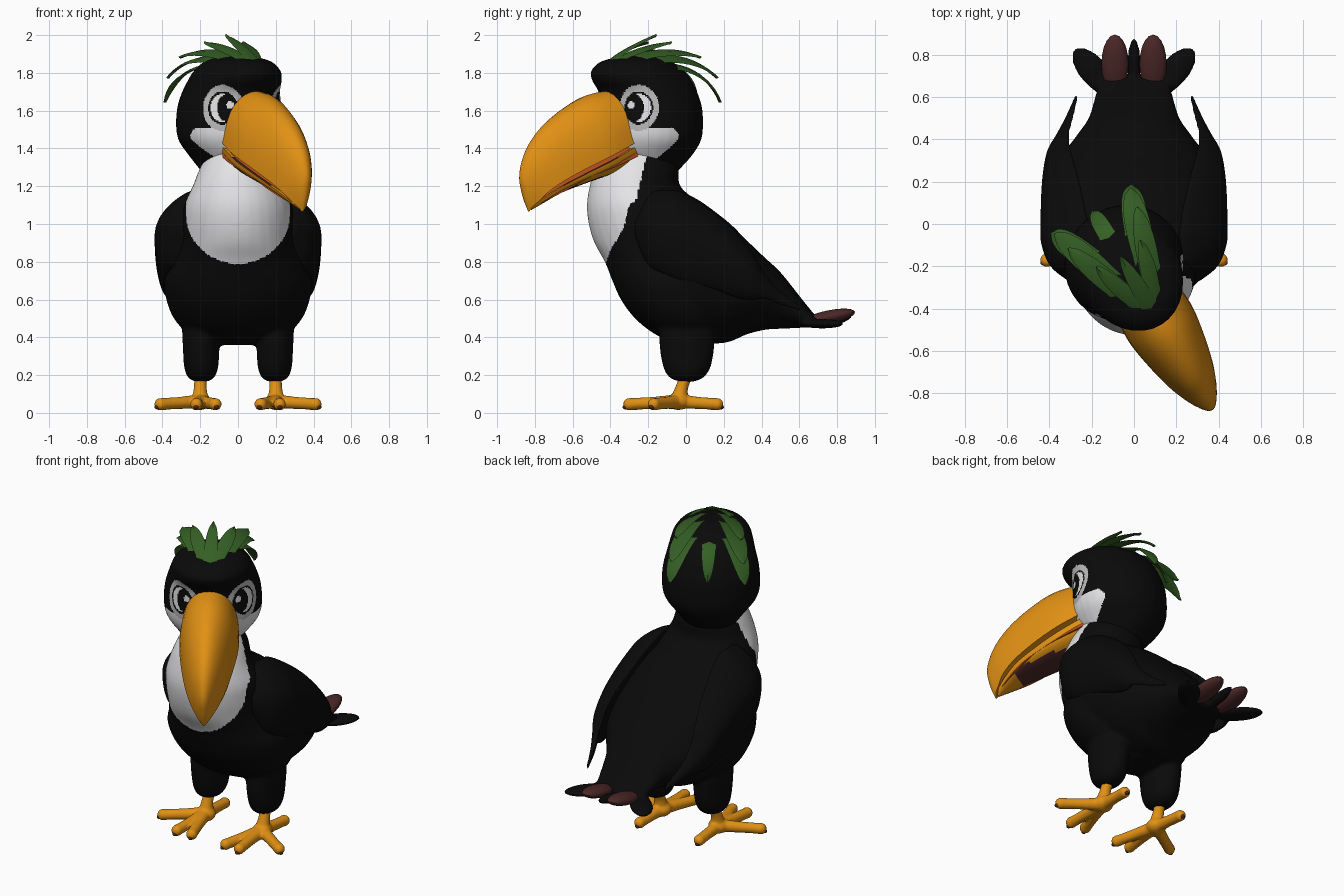
import bpy, bmesh, math
from mathutils import Vector, Matrix

cube = bpy.data.objects.get("Cube")
if cube:
    bpy.data.objects.remove(cube, do_unlink=True)


def material(name, rgb):
    m = bpy.data.materials.new(name)
    m.use_nodes = True
    m.diffuse_color = (*rgb, 1)
    m.node_tree.nodes["Principled BSDF"].inputs["Base Color"].default_value = (*rgb, 1)
    return m


BLACK = material("black feathers", (.003, .003, .003))
WHITE = material("white feathers", (.78, .78, .8))
GREY = material("grey eye ring", (.5, .5, .5))
ORANGE = material("orange beak", (.75, .28, .007))
MOUTH = material("red mouth", (.42, .07, .01))
GREEN = material("green crest", (.035, .115, .018))
MAROON = material("maroon feathers", (.07, .02, .02))


def spline(rows, steps=5):
    """Smoothly fill in rows between the given ones."""
    rows = [Vector(r) for r in rows]
    out = []
    for i in range(len(rows) - 1):
        p0, p1, p2 = rows[max(i - 1, 0)], rows[i], rows[i + 1]
        p3 = rows[min(i + 2, len(rows) - 1)]
        for k in range(steps):
            t = k / steps
            m1, m2 = (p2 - p0) / 2, (p3 - p1) / 2
            d = p2 - p1
            out.append(p1 + m1 * t + (3 * d - 2 * m1 - m2) * t * t + (m1 + m2 - 2 * d) * t ** 3)
    return out + [rows[-1]]


def skin(bm, rings):
    """Join rings of points with quads and cap both ends."""
    loops = [[bm.verts.new(p) for p in ring] for ring in rings]
    for a, b in zip(loops, loops[1:]):
        for i in range(len(a)):
            j = (i + 1) % len(a)
            bm.faces.new((a[i], a[j], b[j], b[i]))
    bm.faces.new(loops[0])
    bm.faces.new(loops[-1])


def loft(bm, rows, ring):
    skin(bm, [ring(r) for r in spline(rows)])


ANGLES = [math.tau * i / 32 for i in range(32)]


def flat_ring(x0=0):
    # row: z, front y, back y, half width
    return lambda r: [(x0 + r[3] * math.cos(a), (r[1] + r[2]) / 2 + (r[2] - r[1]) / 2 * math.sin(a), r[0])
                      for a in ANGLES]


def upright_ring(s=1, lean=0):
    # row: y, centre z, half height, centre x, half width; the top leans inward
    return lambda r: [(s * (r[3] - lean * r[2] * max(0, math.sin(a)) ** 2) + r[4] * math.cos(a),
                       r[0], r[1] + r[2] * math.sin(a)) for a in ANGLES]


def arch_ring(r):
    # row: crown forward, crown z, base forward, base z, half width
    pts = []
    for i in range(17):
        a = math.pi * i / 16
        k = math.sin(a) ** .9
        pts.append((r[4] * math.cos(a), -(r[2] + (r[0] - r[2]) * k), r[3] + (r[1] - r[3]) * k))
    return pts


def finish(name, bm, mats, voxel=0, rule=None, angle=40):
    bmesh.ops.recalc_face_normals(bm, faces=bm.faces[:])
    me = bpy.data.meshes.new(name)
    bm.to_mesh(me)
    bm.free()
    ob = bpy.data.objects.new(name, me)
    bpy.context.collection.objects.link(ob)
    if voxel:
        mod = ob.modifiers.new("blend", 'REMESH')
        mod.mode, mod.voxel_size = 'VOXEL', voxel
        mod = ob.modifiers.new("soften", 'SMOOTH')
        mod.factor, mod.iterations = .5, 8
        deps = bpy.context.evaluated_depsgraph_get()
        me = bpy.data.meshes.new_from_object(ob.evaluated_get(deps))
        ob.modifiers.clear()
        ob.data = me
    me.materials.clear()
    for m in mats:
        me.materials.append(m)
    if rule:
        for p in me.polygons:
            p.material_index = rule(p.center)
    bpy.ops.object.select_all(action='DESELECT')
    bpy.context.view_layer.objects.active = ob
    ob.select_set(True)
    bpy.ops.object.shade_smooth_by_angle(angle=math.radians(angle))
    return ob


def ellipsoid(bm, centre, size, tilt=0, turn=0):
    m = (Matrix.Translation(centre) @ Matrix.Rotation(turn, 4, 'Z') @ Matrix.Rotation(tilt, 4, 'X')
         @ Matrix.Diagonal((*size, 1)))
    bmesh.ops.create_uvsphere(bm, u_segments=20, v_segments=12, radius=1, matrix=m)


def tube(bm, path):
    # path rows: x, y, z, radius
    rows = spline(path, 4)
    rings = []
    for i, r in enumerate(rows):
        q = (rows[min(i + 1, len(rows) - 1)] - rows[max(i - 1, 0)]).to_3d().to_track_quat('Z', 'Y')
        rings.append([r.to_3d() + q @ Vector((r[3] * math.cos(a), r[3] * math.sin(a), 0)) for a in ANGLES[::3]])
    skin(bm, rings)


# Body: chest and neck, back, outer tail feathers, thighs
bm = bmesh.new()
loft(bm, [(.36, -.05, .12, .1), (.42, -.17, .2, .26), (.5, -.27, .25, .34), (.6, -.345, .25, .38),
          (.7, -.39, .25, .39), (.8, -.43, .22, .345), (.9, -.485, .2, .31), (1, -.515, .15, .3),
          (1.1, -.525, .08, .285), (1.2, -.51, -.03, .24), (1.3, -.48, -.04, .2), (1.42, -.4, -.1, .14)],
     flat_ring())
loft(bm, [(-.28, .84, .2, 0, .22), (-.2, .83, .33, 0, .34), (0, .77, .39, 0, .4), (.2, .7, .33, 0, .38),
          (.32, .665, .25, 0, .34), (.42, .63, .19, 0, .27), (.5, .595, .15, 0, .215), (.6, .535, .085, 0, .185),
          (.66, .5, .045, 0, .17), (.69, .485, .025, 0, .15)], upright_ring())
ellipsoid(bm, (0, .76, .487), (.032, .125, .03), .2)
for s in (1, -1):
    ellipsoid(bm, (s * .19, .72, .472), (.07, .145, .025), 0, s * -.7)
    loft(bm, [(.165, -.03, .04, .03), (.185, -.085, .09, .068), (.24, -.12, .13, .09), (.35, -.14, .15, .097),
              (.45, -.14, .15, .1), (.55, -.12, .12, .08)], flat_ring(s * .195))


def bib(c):
    if c.z < 1.05:
        return int(c.y < -.2 and (c.x / .275) ** 2 + ((c.z - 1.05) / .26) ** 2 < 1)
    return int(c.y < -.285 + (c.z - 1.05) * .25 and abs(c.x) < .275)


finish("body", bm, [BLACK, WHITE], .012, bib)

# Wings folded against the back, with overlapping trailing feathers
for s, side in ((1, "left"), (-1, "right")):
    bm = bmesh.new()
    loft(bm, [(-.27, .98, .05, .28, .03), (-.2, .97, .19, .325, .07), (-.1, .95, .23, .355, .082),
              (0, .92, .24, .36, .082), (.2, .83, .19, .37, .065), (.34, .74, .13, .37, .042),
              (.42, .67, .07, .345, .024), (.5, .61, .04, .31, .016), (.61, .55, .014, .27, .008)],
         upright_ring(s, .55))
    ellipsoid(bm, (s * .375, .2, .7), (.03, .22, .06), -.45, s * .15)
    ellipsoid(bm, (s * .385, .05, .77), (.03, .2, .06), -.4, s * .05)
    finish(side + "_wing", bm, [BLACK], .009)

# Raised middle tail feathers
for s, side in ((1, "left"), (-1, "right")):
    bm = bmesh.new()
    ellipsoid(bm, (s * .09, .757, .507), (.064, .14, .036), .2)
    finish(side + "_tail_feather", bm, [MAROON])

# Shanks, toes and claws
for s, side in ((1, "left"), (-1, "right")):
    bm, claws = bmesh.new(), bmesh.new()
    ankle = Vector((s * .2, -.04, .06))
    tube(bm, [(s * .195, .01, .22, .036), (s * .2, -.02, .14, .034), (*ankle, .048)])
    ellipsoid(bm, ankle, (.06, .06, .045))
    for x, y in ((.12, -.295), (.22, -.3), (.41, -.17), (.21, .165)):
        tip = Vector((s * x, y, .046))
        mid = ankle.lerp(tip, .55)
        tube(bm, [(*ankle, .04), (*mid, .033), (*tip, .033)])
        ellipsoid(bm, tip, (.034, .034, .034))
        out = (tip - ankle).normalized()
        ellipsoid(claws, tip + out * .022 - Vector((0, 0, .014)), (.014, .014, .012))
    finish(side + "_foot", bm, [ORANGE], .008)
    finish(side + "_claws", claws, [MAROON])

# Head, built facing forward and then turned
bm = bmesh.new()
loft(bm, [(1.28, -.1, .16, .15), (1.36, -.2, .24, .21), (1.44, -.24, .285, .268), (1.52, -.25, .295, .285),
          (1.62, -.25, .29, .278), (1.7, -.26, .265, .258), (1.76, -.305, .235, .24), (1.81, -.315, .195, .22),
          (1.86, -.26, .125, .17), (1.89, -.14, .03, .08)], flat_ring())


def face_paint(c):
    ahead, side = -c.y, abs(c.x)
    u, v = (ahead - side) / math.sqrt(2) + math.copysign(.016, c.x), c.z - 1.615
    ring = math.hypot(u / .108, v / .122)
    if ahead > 0 and ring < 1:
        if ring > .72:
            return 2
        if math.hypot(u - .04, v - .015) < .02:
            return 1
        pupil = math.hypot((u - .03) / .06, v / .075)
        return int(ring < .62 and pupil > 1 and u < .01)
    edge = math.copysign(.03, -c.x) + max(0, 1.45 - c.z) * .8 + max(0, c.z - 1.47)
    return int(1.26 < c.z < 1.51 and ahead > edge)


head_parts = [finish("head", bm, [BLACK, WHITE, GREY], .008, face_paint)]


def lower_paint(c):
    # dark patch along the underside
    return int(abs(c.x) < .1 and .28 < -c.y < .58)


# Beak halves with the mouth between them
for name, mats, rule, rows in (
    ("upper_beak", [ORANGE], None,
     [(.2, 1.71, .15, 1.44, .16), (.36, 1.685, .3, 1.37, .172), (.5, 1.62, .45, 1.3, .152),
      (.64, 1.52, .58, 1.23, .12), (.74, 1.4, .66, 1.17, .085), (.785, 1.27, .7, 1.12, .05),
      (.77, 1.16, .725, 1.09, .025), (.735, 1.065, .73, 1.065, .004)]),
    ("mouth_inside", [MOUTH], None,
     [(.15, 1.47, .12, 1.37, .148), (.3, 1.4, .27, 1.31, .155), (.45, 1.33, .43, 1.25, .135),
      (.58, 1.25, .56, 1.18, .105), (.69, 1.14, .68, 1.11, .045)]),
    ("lower_beak", [ORANGE, MAROON], lower_paint,
     [(.13, 1.31, .15, 1.415, .152), (.27, 1.255, .3, 1.34, .162), (.43, 1.205, .45, 1.27, .142),
      (.56, 1.16, .58, 1.203, .11), (.67, 1.1, .69, 1.123, .05), (.715, 1.075, .72, 1.08, .01)])):
    bm = bmesh.new()
    loft(bm, rows, arch_ring)
    head_parts.append(finish(name, bm, mats, 0, rule))

# Leafy crest: pointed ribbons swept back over the crown
leaves = [((0, -.27, 1.83), (0, -.14, 1.93), (0, .06, 2), .12), ((0, .1, 1.84), (0, .27, 1.83), (0, .31, 1.64), .12)]
for s in (1, -1):
    leaves += [((s * .03, -.2, 1.87), (s * .09, -.06, 1.94), (s * .12, .08, 1.96), .12),
               ((s * .06, -.14, 1.87), (s * .14, .06, 1.94), (s * .19, .22, 1.88), .16),
               ((s * .09, -.04, 1.87), (s * .16, .19, 1.9), (s * .21, .31, 1.77), .19),
               ((s * .1, .06, 1.84), (s * .19, .26, 1.82), (s * .22, .32, 1.64), .18)]
bm = bmesh.new()
for a, b, c, width in leaves:
    a, b, c = Vector(a), Vector(b), Vector(c)
    rings = []
    for i in range(11):
        t = i / 10.1
        p = a * (1 - t) ** 2 + b * 2 * t * (1 - t) + c * t * t
        up = p - Vector((0, 0, 1.6))
        across = ((b - a) * (1 - t) + (c - b) * t).cross(up).normalized() * width / 2
        across *= (1 - t) ** .6 * (.6 + .8 * t)
        rib = up.normalized() * .008
        rings.append((p - across, p + rib, p + across, p - rib))
    skin(bm, rings)
head_parts.append(finish("crest", bm, [GREEN], angle=30))

for part in head_parts:
    part.location = (-.035, -.205, 0)
    part.rotation_euler.z = math.radians(31)
